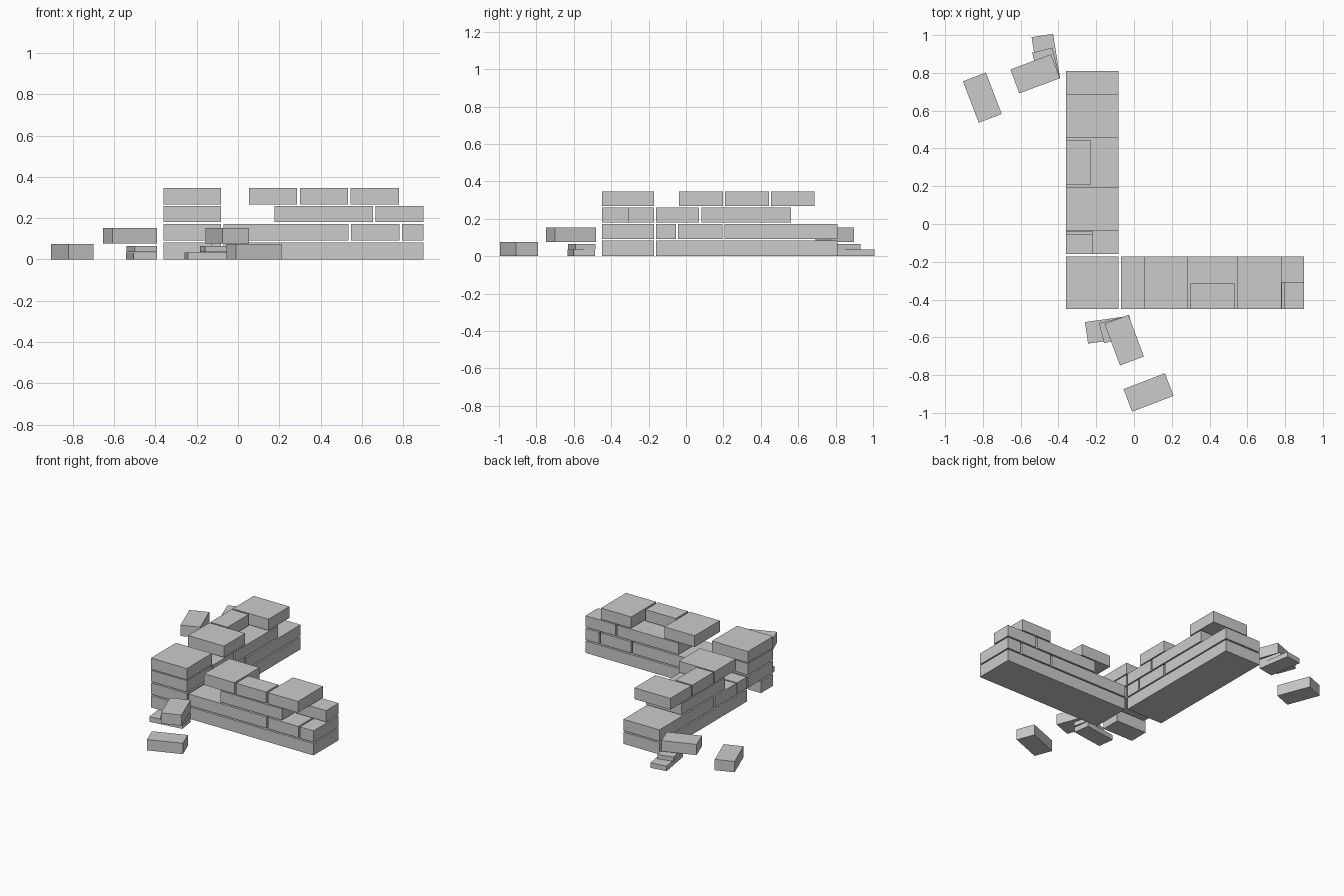
import bpy
from math import radians

if "Cube" in bpy.data.objects:
    bpy.data.objects.remove(bpy.data.objects["Cube"])

stone = bpy.data.materials.new("pale_grey_stone")
stone.diffuse_color = (0.6, 0.6, 0.6, 1)
stone.use_nodes = True
stone.node_tree.nodes["Principled BSDF"].inputs["Base Color"].default_value = stone.diffuse_color


def block(name, x0, x1, y0, y1, z0, z1, angle=0):
    """Box between the given limits, optionally turned about its own centre."""
    bpy.ops.mesh.primitive_cube_add(
        size=1, location=((x0 + x1) / 2, (y0 + y1) / 2, (z0 + z1) / 2))
    o = bpy.context.object
    o.name = name
    o.scale = (x1 - x0, y1 - y0, z1 - z0)
    o.rotation_euler = (0, 0, radians(angle))
    o.data.materials.append(stone)
    return o


def loose(name, cx, cy, length, width, z0, z1, angle):
    block(name, cx - length / 2, cx + length / 2, cy - width / 2, cy + width / 2,
          z0, z1, angle)


# course heights
Z = [(0.0, 0.083), (0.092, 0.172), (0.181, 0.26), (0.267, 0.346)]
XO, XI = -0.36, -0.082     # side wall: outer and inner face
YO, YI = -0.45, -0.172     # front wall: outer and inner face
XM, YM = -0.222, -0.31     # half depths

# corner stack: a half brick at the foot, whole blocks above
block("corner_foot", XO, -0.125, YO, -0.315, *Z[0])
for i in (1, 2, 3):
    block("corner_block", XO, XI, YO, YI, *Z[i])

# front wall: (course, start, end, near face, far face)
for c, a, b, y0, y1 in [
        (0, -0.07, 0.90, YO, YI),
        (1, -0.07, 0.535, YO, YI), (1, 0.547, 0.783, YO, YI), (1, 0.795, 0.90, YO, YI),
        (2, 0.178, 0.655, YO, YI), (2, 0.667, 0.90, YM, YI),
        (3, 0.053, 0.287, YO, YI), (3, 0.30, 0.533, YO, -0.315), (3, 0.546, 0.78, YO, YI)]:
    block("front_wall_block", a, b, y0, y1, *Z[c])

# side wall: (course, start, end, outer face, inner face)
for c, a, b, x0, x1 in [
        (0, -0.16, 0.81, XO, XI),
        (1, -0.16, -0.053, XO, XI), (1, -0.043, 0.195, XO, XI), (1, 0.207, 0.81, XO, XI),
        (2, -0.16, 0.07, XM, XI), (2, 0.082, 0.562, XO, XI),
        (3, -0.038, 0.197, XO, XI), (3, 0.208, 0.443, XO, -0.227), (3, 0.455, 0.688, XO, XI)]:
    block("side_wall_block", x0, x1, a, b, *Z[c])

# rubble beside the corner
loose("front_rubble_slab_low", -0.135, -0.56, 0.235, 0.115, 0, 0.035, 8)
loose("front_rubble_slab_high", -0.092, -0.558, 0.165, 0.11, 0.036, 0.066, 14)
loose("front_rubble_brick", -0.052, -0.615, 0.235, 0.135, 0.077, 0.152, -69.5)
loose("front_fallen_brick", 0.077, -0.892, 0.235, 0.128, 0, 0.076, 21)

# rubble beside the far end of the side wall
loose("back_rubble_slab_low", -0.467, 0.882, 0.235, 0.115, 0, 0.035, -81)
loose("back_rubble_slab_high", -0.466, 0.84, 0.165, 0.11, 0.036, 0.066, -76)
loose("back_rubble_brick", -0.523, 0.795, 0.23, 0.135, 0.077, 0.152, 20.5)
loose("back_fallen_brick", -0.803, 0.669, 0.235, 0.13, 0, 0.076, -69)
